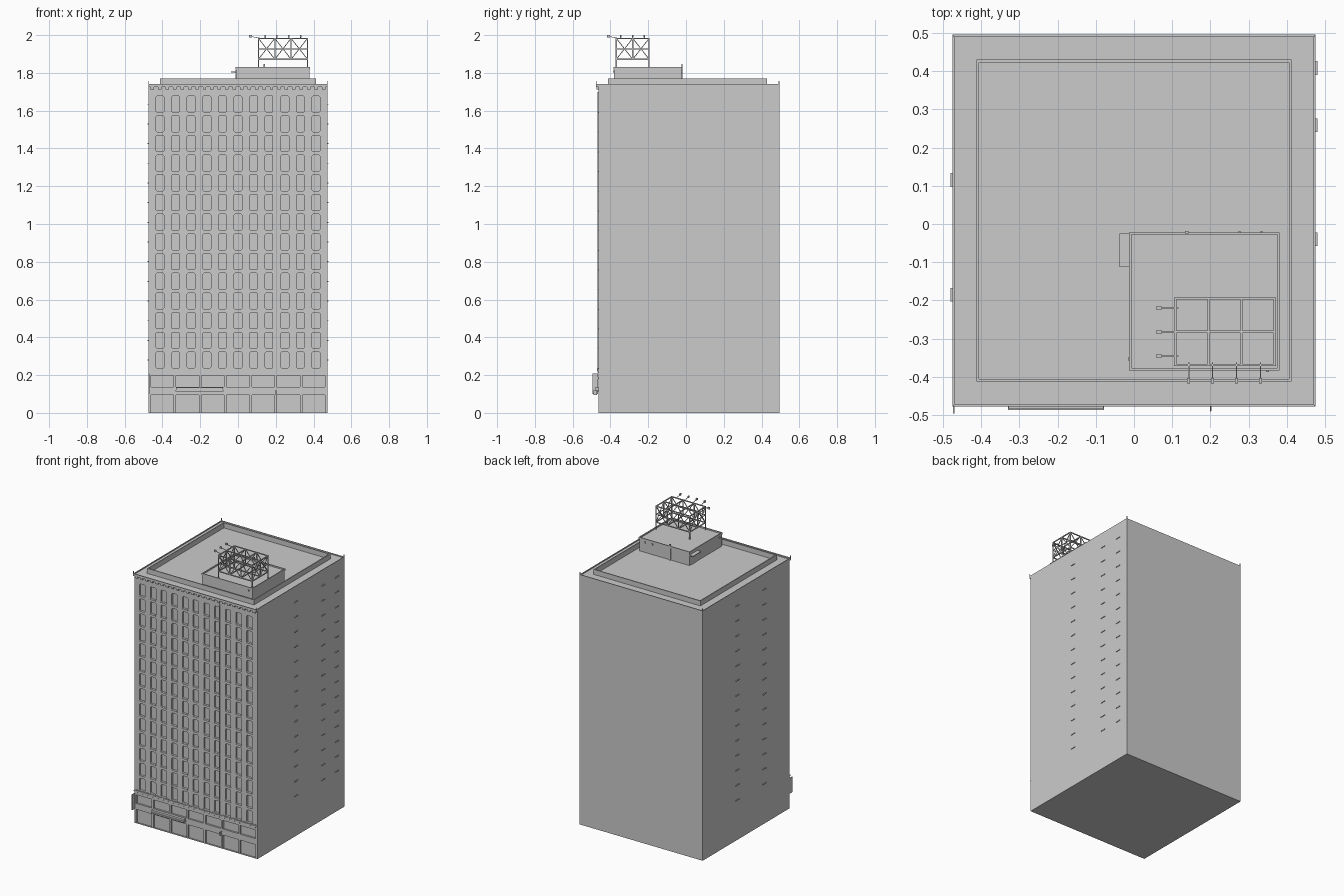
import bpy, bmesh
from mathutils import Vector

if "Cube" in bpy.data.objects:
    bpy.data.objects.remove(bpy.data.objects["Cube"])


def finish(bm, name):
    me = bpy.data.meshes.new(name)
    bmesh.ops.recalc_face_normals(bm, faces=bm.faces)
    bm.to_mesh(me)
    bm.free()
    ob = bpy.data.objects.new(name, me)
    bpy.context.collection.objects.link(ob)
    return ob


def add_box(bm, x0, x1, y0, y1, z0, z1):
    vs = bmesh.ops.create_cube(bm, size=1)['verts']
    for v in vs:
        v.co = Vector(((x0 + x1) / 2 + v.co.x * (x1 - x0),
                       (y0 + y1) / 2 + v.co.y * (y1 - y0),
                       (z0 + z1) / 2 + v.co.z * (z1 - z0)))


def boxes(name, items):
    bm = bmesh.new()
    for b in items:
        add_box(bm, *b)
    return finish(bm, name)


def bars(name, segs, w):
    # square bars between pairs of points
    bm = bmesh.new()
    for a, b in segs:
        a, b = Vector(a), Vector(b)
        d = b - a
        vs = bmesh.ops.create_cube(bm, size=1)['verts']
        q = d.to_track_quat('Z', 'X' if abs(d.x) > abs(d.y) else 'Y')
        for v in vs:
            v.co = (a + b) / 2 + q @ Vector((v.co.x * w, v.co.y * w, v.co.z * d.length))
    return finish(bm, name)


def ring(x0, x1, y0, y1, z0, z1, t):
    return [(x0, x1, y0, y0 + t, z0, z1), (x0, x1, y1 - t, y1, z0, z1),
            (x0, x0 + t, y0 + t, y1 - t, z0, z1), (x1 - t, x1, y0 + t, y1 - t, z0, z1)]


def pierced_wall(name, xs, zs, y0, y1, bevel):
    # wall plate whose odd/odd grid cells are openings
    bm = bmesh.new()
    g = [[bm.verts.new((x, y0, z)) for z in zs] for x in xs]
    for i in range(len(xs) - 1):
        for j in range(len(zs) - 1):
            if not (i % 2 and j % 2):
                bm.faces.new((g[i][j], g[i + 1][j], g[i + 1][j + 1], g[i][j + 1]))
    ext = bmesh.ops.extrude_face_region(bm, geom=bm.faces[:], use_keep_orig=True)
    for v in ext['geom']:
        if isinstance(v, bmesh.types.BMVert):
            v.co.y = y1
    corners = [e for e in bm.edges
               if abs(e.verts[0].co.y - e.verts[1].co.y) > 1e-4
               and xs[0] < e.verts[0].co.x < xs[-1] and zs[0] < e.verts[0].co.z < zs[-1]
               and len(e.link_faces) == 2]
    if bevel:
        bmesh.ops.bevel(bm, geom=corners, offset=bevel, segments=1, affect='EDGES')
    return finish(bm, name)


W, BACK, FRONT, GLASS, ROOF = 0.475, 0.495, -0.464, -0.452, 1.735

# main block behind the facade
boxes("tower_body", [(-W, W, GLASS, BACK, 0, ROOF)])

# upper facade: 11 columns x 14 rows of recessed windows
cols = [i * 0.0826 for i in range(-5, 6)]
rows = [0.28 + i * 0.1042 for i in range(14)]
xs = [-W] + [c + s for c in cols for s in (-0.021, 0.021)] + [W]
zs = [0.225] + [r + s for r in rows for s in (-0.0425, 0.0425)] + [ROOF]
pierced_wall("upper_facade", xs, zs, FRONT, GLASS, 0.005)
boxes("window_sills", [(c - 0.022, c + 0.022, FRONT - 0.004, GLASS, r - 0.047, r - 0.0425)
                       for c in cols for r in rows])

# ground storey with 7 shop bays
bays = [i * 0.1335 for i in range(-3, 4)]
xs = [-W] + [b + s for b in bays for s in (-0.06, 0.06)] + [W]
pierced_wall("street_facade", xs, [0, 0.002, 0.096, 0.138, 0.198, 0.225], FRONT, GLASS, 0)

# cornices and dentils
boxes("street_cornice", [(-W, W, FRONT - 0.007, FRONT, 0.222, 0.231)])
boxes("top_cornice", [(-W, W, -0.477, FRONT, 1.726, 1.738)])
dent = [-0.4536 + i * 0.03944 for i in range(24)]
boxes("top_dentils", [(d - 0.009, d + 0.009, -0.474, FRONT, 1.713, 1.726) for d in dent])
boxes("street_dentils", [(d - 0.009, d + 0.009, FRONT - 0.006, FRONT, 0.231, 0.236) for d in dent]
      + [(d - 0.006, d + 0.006, FRONT - 0.005, FRONT, 0.215, 0.222) for d in dent])

# roof edge, corner rods and inner parapet
boxes("roof_edge", ring(-W, W, -0.477, BACK, ROOF, 1.742, 0.005))
boxes("corner_rods", [(x - 0.002, x + 0.002, y - 0.002, y + 0.002, ROOF, 1.758)
                      for x in (-0.473, 0.473) for y in (-0.475, 0.493)])
boxes("inner_parapet", ring(-0.412, 0.412, -0.412, 0.43, ROOF, 1.77, 0.007))

# penthouse with rim, door canopy and pipes
boxes("penthouse", [(-0.01, 0.378, -0.38, -0.025, ROOF, 1.822)])
boxes("penthouse_rim", ring(-0.013, 0.381, -0.383, -0.022, 1.818, 1.831, 0.006))
boxes("penthouse_canopy", [(-0.038, -0.01, -0.113, -0.025, 1.803, 1.808)])
boxes("penthouse_door", [(-0.013, -0.01, -0.09, -0.05, ROOF, 1.793)])
boxes("penthouse_pipes", [(0.134, 0.142, -0.025, -0.018, ROOF, 1.846),
                          (0.272, 0.28, -0.025, -0.019, 1.80, 1.812),
                          (0.33, 0.338, -0.025, -0.019, 1.80, 1.812),
                          (0.345, 0.353, -0.387, -0.38, 1.803, 1.812),
                          (-0.016, -0.01, -0.357, -0.349, 1.80, 1.812)])

# open truss frame on the penthouse
gx = [0.108, 0.195, 0.281, 0.368]
gy = [-0.369, -0.282, -0.195]
zb, zm, zt = 1.872, 1.926, 1.983
main, brace = [], []
for z in (zb, zt):
    main += [((gx[0], y, z), (gx[-1], y, z)) for y in gy]
    main += [((x, gy[0], z), (x, gy[-1], z)) for x in gx]
for x in gx:
    for y in gy:
        edge = x in (gx[0], gx[-1]) or y in (gy[0], gy[-1])
        corner = x in (gx[0], gx[-1]) and y in (gy[0], gy[-1])
        if edge:
            main.append(((x, y, 1.82 if corner else zb), (x, y, zt)))
for y in (gy[0], gy[-1]):
    brace.append(((gx[0], y, zm), (gx[-1], y, zm)))
    for a, b in zip(gx, gx[1:]):
        brace += [((a, y, zb), (b, y, zt)), ((a, y, zt), (b, y, zb))]
for x in (gx[0], gx[-1]):
    brace.append(((x, gy[0], zm), (x, gy[-1], zm)))
    for a, b in zip(gy, gy[1:]):
        brace += [((x, a, zb), (x, b, zt)), ((x, a, zt), (x, b, zb))]
bars("truss_frame", main, 0.006)
bars("truss_braces", brace, 0.004)

# floodlights on arms
lx = [0.143, 0.205, 0.268, 0.331]
ly = [-0.22, -0.283, -0.345]
bars("lamp_arms", [((x, -0.362, 1.984), (x, -0.41, 1.993)) for x in lx]
     + [((0.116, y, 1.984), (0.065, y, 1.993)) for y in ly], 0.003)
boxes("lamp_heads", [(x - 0.004, x + 0.004, -0.417, -0.403, 1.987, 2.0) for x in lx]
      + [(0.058, 0.073, y - 0.004, y + 0.004, 1.987, 2.0) for y in ly])

# entrance canopy, hanging blade signs and drain pipes
boxes("entrance_canopy", [(-0.33, -0.078, -0.487, GLASS, 0.112, 0.122),
                          (-0.328, -0.08, -0.482, GLASS, 0.122, 0.135)])
boxes("blade_sign", [(-0.474, -0.469, -0.495, -0.466, 0.10, 0.208),
                     (-0.473, -0.470, -0.47, FRONT, 0.18, 0.19),
                     (-0.473, -0.470, -0.47, FRONT, 0.115, 0.125)])
boxes("small_bracket_sign", [(0.199, 0.202, -0.49, FRONT, 0.118, 0.122),
                             (0.1985, 0.2025, -0.489, -0.47, 0.096, 0.118)])
boxes("drain_pipes", [(0.182, 0.187, FRONT - 0.005, FRONT, 0.235, 1.70),
                      (-0.189, -0.185, FRONT - 0.004, FRONT, 0.32, 0.345)])

# small window ledges on the side walls
boxes("side_ledges",
      [(W, W + 0.005, y - 0.018, y + 0.018, r - 0.003, r + 0.002)
       for y in (-0.04, 0.258, 0.408) for r in rows]
      + [(-W - 0.005, -W, y - 0.018, y + 0.018, r - 0.003, r + 0.002)
         for y in (-0.185, 0.115) for r in rows])
